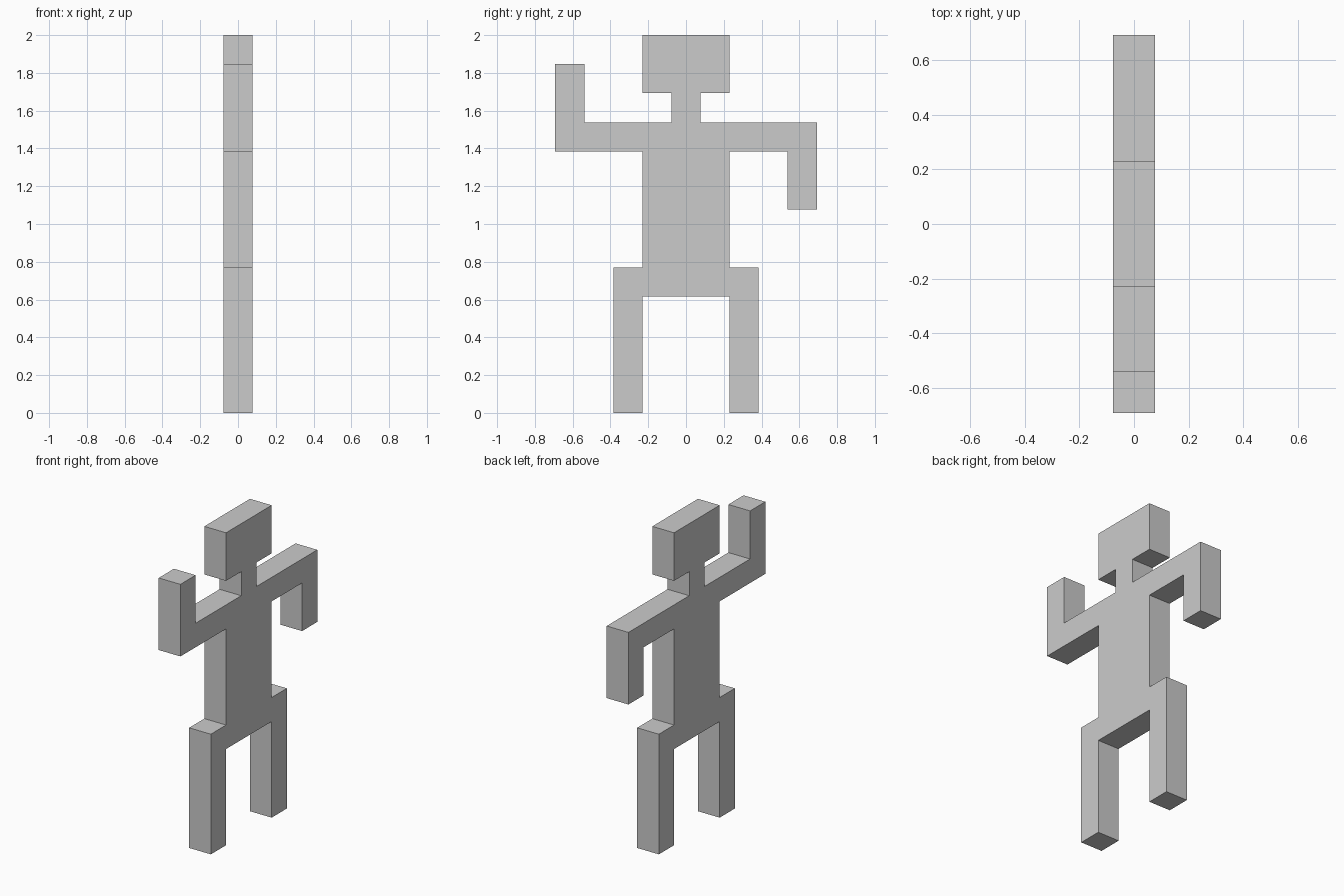
import bpy, bmesh

if "Cube" in bpy.data.objects:
    bpy.data.objects.remove(bpy.data.objects["Cube"])

U = 2 / 13  # one grid cell: the figure is 13 cells tall and 1 cell thick

# Silhouette in cells (y, z), walked half by half from crotch to head
leg = [(1.5, 4), (1.5, 0), (2.5, 0), (2.5, 5), (1.5, 5)]
lowered_arm = [(1.5, 9), (3.5, 9), (3.5, 7), (4.5, 7), (4.5, 10)]
raised_arm = [(1.5, 9), (4.5, 9), (4.5, 12), (3.5, 12), (3.5, 10)]
head = [(0.5, 10), (0.5, 11), (1.5, 11), (1.5, 13)]

right_half = leg + lowered_arm + head
left_half = [(-y, z) for y, z in reversed(leg + raised_arm + head)]
outline = right_half + left_half

# Extrude the silhouette through the thickness
bm = bmesh.new()
face = bm.faces.new([bm.verts.new((-U / 2, y * U, z * U)) for y, z in outline])
extruded = bmesh.ops.extrude_face_region(bm, geom=[face], use_keep_orig=True)
verts = [g for g in extruded["geom"] if isinstance(g, bmesh.types.BMVert)]
bmesh.ops.translate(bm, verts=verts, vec=(U, 0, 0))
bmesh.ops.recalc_face_normals(bm, faces=bm.faces)

mesh = bpy.data.meshes.new("blocky_figure")
bm.to_mesh(mesh)
bm.free()
bpy.context.collection.objects.link(bpy.data.objects.new("blocky_figure", mesh))
